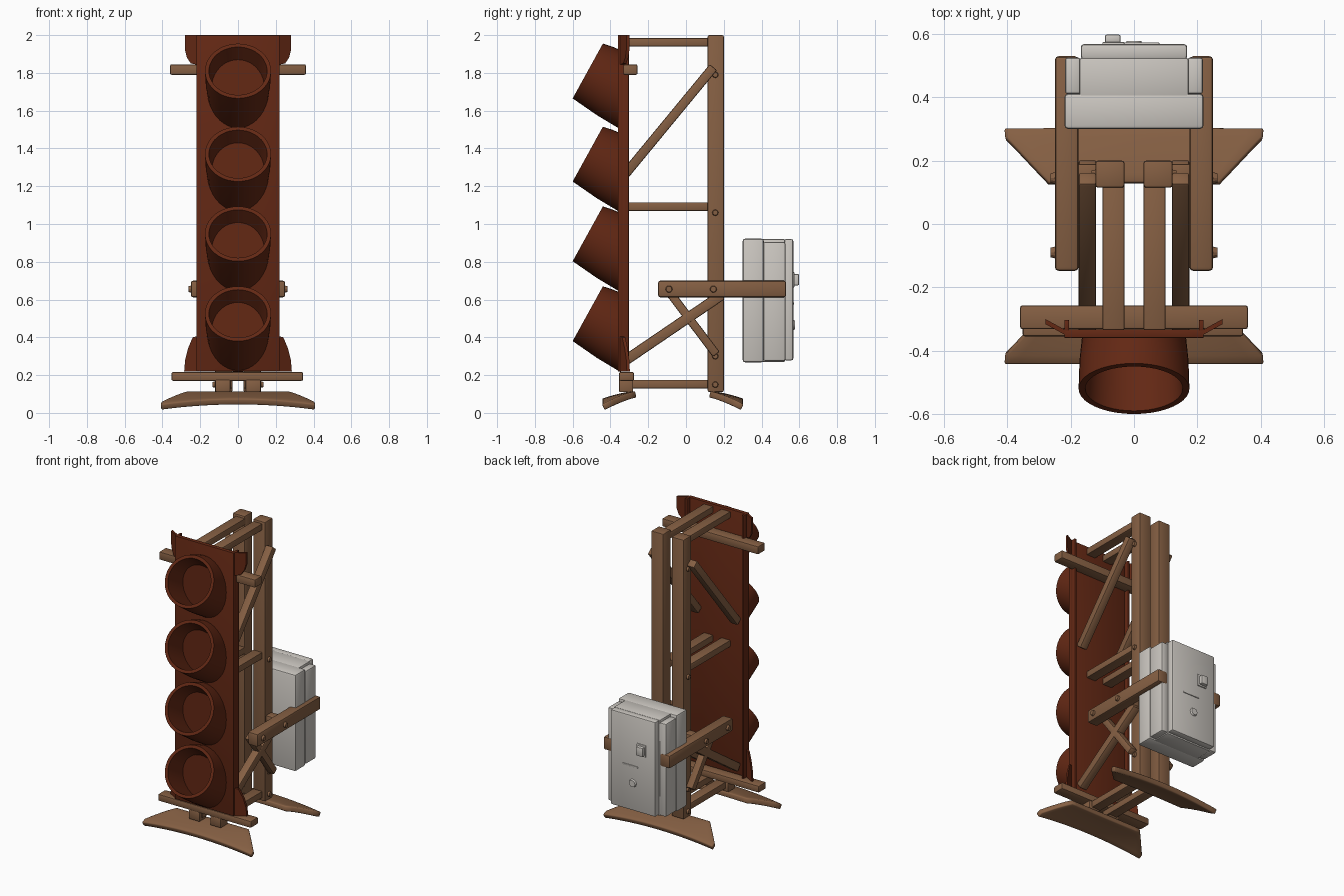
import bpy, bmesh, math
from mathutils import Vector

cube = bpy.data.objects.get("Cube")
if cube:
    bpy.data.objects.remove(cube, do_unlink=True)

made = []


def material(name, color):
    m = bpy.data.materials.new(name)
    m.use_nodes = True
    m.diffuse_color = (*color, 1)
    m.node_tree.nodes["Principled BSDF"].inputs["Base Color"].default_value = (*color, 1)
    return m


rust = material("rust red", (0.125, 0.021, 0.007))
wood = material("brown wood", (0.235, 0.115, 0.056))
grey = material("warm light grey", (0.60, 0.57, 0.53))


def finish(name, bm, mat):
    mesh = bpy.data.meshes.new(name)
    bm.to_mesh(mesh)
    bm.free()
    mesh.materials.append(mat)
    ob = bpy.data.objects.new(name, mesh)
    bpy.context.collection.objects.link(ob)
    made.append(ob)
    return ob


def block(name, x, y, z, mat=wood, bevel=0.008):
    """Bevelled box from three (low, high) ranges."""
    bm = bmesh.new()
    bmesh.ops.create_cube(bm, size=1)
    for v in bm.verts:
        v.co = [(r[0] + r[1]) / 2 + c * (r[1] - r[0]) for c, r in zip(v.co, (x, y, z))]
    if bevel:
        bmesh.ops.bevel(bm, geom=bm.edges[:], offset=bevel, segments=2,
                        profile=0.5, affect='EDGES')
    return finish(name, bm, mat)


def beam(name, x, start, end, width, thick):
    """Bar running between two (y, z) points at a given x."""
    a, b = Vector((x, *start)), Vector((x, *end))
    length = (b - a).length
    ob = block(name, (-width / 2, width / 2), (-thick / 2, thick / 2), (-length / 2, length / 2))
    ob.location = (a + b) / 2
    ob.rotation_mode = 'QUATERNION'
    ob.rotation_quaternion = (b - a).to_track_quat('Z', 'Y')
    return ob


def bolt(name, loc, axis, radius, depth, mat=wood):
    bm = bmesh.new()
    bmesh.ops.create_cone(bm, cap_ends=True, segments=12, radius1=radius,
                          radius2=radius * 0.75, depth=depth)
    ob = finish(name, bm, mat)
    ob.location = loc
    ob.rotation_mode = 'QUATERNION'
    ob.rotation_quaternion = Vector(axis).to_track_quat('Z', 'Y')


def hood(name, drop):
    """Upward-tilted cup: outer wall, rim, inner wall and floor."""
    # centre y, centre z, x radius, y and z of the half axis
    rings = [(-0.345, 1.71, 0.163, 0, 0.21),
             (-0.43, 1.757, 0.172, 0.04, 0.182),
             (-0.52, 1.81, 0.175, 0.08, 0.145),
             (-0.52, 1.81, 0.154, 0.07, 0.127),
             (-0.39, 1.72, 0.14, 0, 0.15)]
    n = 40
    bm = bmesh.new()
    loops = []
    for cy, cz, rx, dy, dz in rings:
        loop = []
        for i in range(n):
            a = math.tau * i / n
            loop.append(bm.verts.new((rx * math.cos(a), cy + dy * math.sin(a),
                                      cz - drop + dz * math.sin(a))))
        loops.append(loop)
    for p, q in zip(loops, loops[1:]):
        for i in range(n):
            j = (i + 1) % n
            bm.faces.new((p[i], p[j], q[j], q[i]))
    bm.faces.new(loops[-1])
    bm.faces.new(loops[0][::-1])
    bmesh.ops.recalc_face_normals(bm, faces=bm.faces[:])
    finish(name, bm, rust)


def wing(name, side, outline):
    """Flared corner of the panel, bent back as it goes outwards."""
    bm = bmesh.new()
    front = [bm.verts.new((side * x, -0.36 + (x - 0.2) * 0.55, z)) for x, z in outline]
    back = [bm.verts.new((v.co.x, v.co.y + 0.016, v.co.z)) for v in front]
    bm.faces.new(front)
    bm.faces.new(back[::-1])
    for i in range(len(front)):
        j = (i + 1) % len(front)
        bm.faces.new((front[j], front[i], back[i], back[j]))
    bmesh.ops.recalc_face_normals(bm, faces=bm.faces[:])
    finish(name, bm, rust)


def foot(name, side, inner, outer):
    """Splayed, drooping skid plate."""
    bm = bmesh.new()
    bmesh.ops.create_grid(bm, x_segments=16, y_segments=6, size=1)
    for vert in bm.verts:
        u, v = vert.co.x, (side * vert.co.y + 1) / 2
        half = 0.27 + 0.14 * min(1, v / 0.85)
        vert.co = (u * half, side * (inner + (outer - inner) * v),
                   0.115 - 0.04 * v ** 1.5 - 0.03 * u * u * v)
    ob = finish(name, bm, wood)
    solid = ob.modifiers.new("thickness", 'SOLIDIFY')
    solid.thickness, solid.offset = 0.034, -1
    bev = ob.modifiers.new("soft edge", 'BEVEL')
    bev.width, bev.segments, bev.limit_method = 0.007, 2, 'ANGLE'
    bev.angle_limit = math.radians(50)


# Front panel, a shallow channel with four hoods and flared corners
block("front_panel", (-0.22, 0.22), (-0.36, -0.333), (0.22, 2.0), rust, 0.003)
for i, drop in enumerate((0, 0.44, 0.862, 1.285)):
    hood(f"lamp_hood_{i + 1}", drop)
top_outline = [(0.2, 2.0), (0.28, 2.0), (0.28, 1.92), (0.27, 1.88), (0.25, 1.85), (0.2, 1.84)]
low_outline = [(0.2, 0.22), (0.285, 0.22), (0.28, 0.28), (0.265, 0.34), (0.24, 0.40), (0.2, 0.41)]

for s, side in ((1, "left"), (-1, "right")):
    def span(lo, hi):
        return tuple(sorted((s * lo, s * hi)))

    block(f"{side}_panel_lip", span(0.205, 0.22), (-0.34, -0.303), (0.22, 2.0), rust, 0.003)
    wing(f"{side}_top_wing", s, top_outline)
    wing(f"{side}_bottom_wing", s, low_outline)

    # Rear post and horizontal ties
    block(f"{side}_rear_post", span(0.03, 0.122), (0.115, 0.2), (0.11, 2.0))
    for level, z in (("top", 1.94), ("middle", 1.07), ("bottom", 0.13)):
        block(f"{side}_{level}_tie", span(0.03, 0.1), (-0.335, 0.13), (z, z + 0.045), wood, 0.006)
    block(f"{side}_front_bracket", span(0.04, 0.12), (-0.355, -0.28), (0.11, 0.175), wood, 0.006)

    # Diagonal braces
    beam(f"{side}_upper_brace", s * 0.147, (-0.325, 1.26), (0.145, 1.83), 0.055, 0.05)
    beam(f"{side}_lower_brace", s * 0.147, (-0.325, 0.275), (0.19, 0.625), 0.055, 0.055)
    beam(f"{side}_arm_brace", s * 0.147, (-0.085, 0.635), (0.16, 0.31), 0.05, 0.045)

    # Arm carrying the rear box
    block(f"{side}_arm", span(0.175, 0.25), (-0.148, 0.53), (0.612, 0.7), wood, 0.012)
    block(f"{side}_arm_spacer", span(0.11, 0.18), (0.125, 0.19), (0.62, 0.69))
    for y in (-0.09, 0.145):
        bolt(f"{side}_arm_bolt", (s * 0.253, y, 0.655), (s, 0, 0), 0.02, 0.02)
    for z in (1.79, 1.06, 0.3, 0.15):
        bolt(f"{side}_post_bolt", (s * 0.125, 0.155, z), (s, 0, 0), 0.018, 0.02)

    # Side trims of the box
    block(f"{side}_box_trim", span(0.168, 0.218), (0.41, 0.526), (0.275, 0.905), grey, 0.01)

# Cross bars behind and below the panel
block("upper_cross_bar", (-0.36, 0.36), (-0.332, -0.257), (1.79, 1.845))
block("lower_cross_bar", (-0.352, 0.345), (-0.355, -0.275), (0.17, 0.216))

foot("front_foot", -1, 0.27, 0.445)
foot("rear_foot", 1, 0.13, 0.305)

# Rear equipment box with door, latch and knob
block("box_body", (-0.22, 0.22), (0.3, 0.412), (0.268, 0.922), grey, 0.012)
block("box_core", (-0.172, 0.172), (0.40, 0.524), (0.27, 0.92), grey, 0.006)
block("box_door", (-0.168, 0.168), (0.519, 0.568), (0.278, 0.92), grey, 0.01)
block("latch_plate", (-0.1, -0.03), (0.56, 0.575), (0.665, 0.745), grey, 0.004)
block("latch_handle", (-0.092, -0.042), (0.57, 0.598), (0.675, 0.735), grey, 0.006)
block("door_ridge", (-0.04, 0.08), (0.56, 0.573), (0.575, 0.585), grey, 0.002)
bolt("door_knob", (0, 0.57, 0.465), (0, 1, 0), 0.03, 0.016, grey)

# Smooth shading with sharp edges kept
bpy.ops.object.select_all(action='DESELECT')
for ob in made:
    ob.select_set(True)
bpy.context.view_layer.objects.active = made[0]
bpy.ops.object.shade_smooth_by_angle(angle=math.radians(28))
